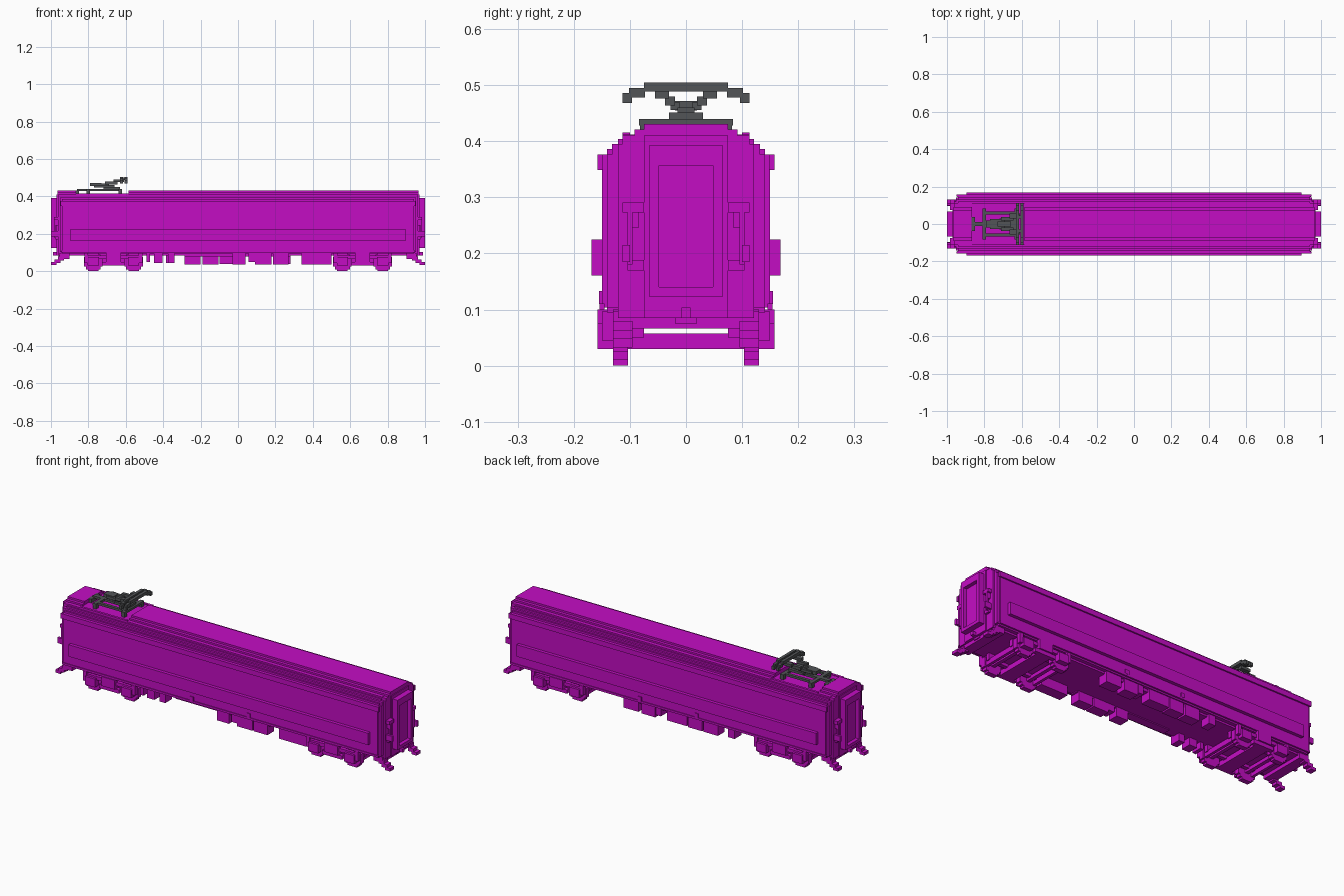
import bpy, bmesh

cube = bpy.data.objects.get("Cube")
if cube:
    bpy.data.objects.remove(cube)


def material(name, rgb):
    m = bpy.data.materials.new(name)
    m.use_nodes = True
    m.diffuse_color = (*rgb, 1)
    m.node_tree.nodes["Principled BSDF"].inputs["Base Color"].default_value = (*rgb, 1)
    return m


MAGENTA = material("magenta paint", (0.55, 0.004, 0.55))
GREY = material("dark grey metal", (0.085, 0.09, 0.095))


def finish(name, bm, mat):
    bmesh.ops.recalc_face_normals(bm, faces=bm.faces)
    mesh = bpy.data.meshes.new(name)
    bm.to_mesh(mesh)
    bm.free()
    mesh.materials.append(mat)
    ob = bpy.data.objects.new(name, mesh)
    bpy.context.collection.objects.link(ob)
    return ob


def boxes(name, specs, mat=MAGENTA, sx=1, sy=1):
    """One object from boxes (x0, x1, y0, y1, z0, z1), optionally mirrored."""
    bm = bmesh.new()
    for x0, x1, y0, y1, z0, z1 in specs:
        vs = bmesh.ops.create_cube(bm, size=1)["verts"]
        for v in vs:
            v.co = (sx * (x0 + (v.co.x + .5) * (x1 - x0)),
                    sy * (y0 + (v.co.y + .5) * (y1 - y0)),
                    z0 + (v.co.z + .5) * (z1 - z0))
    return finish(name, bm, mat)


def prism(name, half, x0, x1, mat=MAGENTA):
    """Extrude a mirrored (y, z) half outline along x."""
    outline = half + [(-y, z) for y, z in reversed(half)]
    bm = bmesh.new()
    f = bm.faces.new([bm.verts.new((x0, y, z)) for y, z in outline])
    ext = bmesh.ops.extrude_face_region(bm, geom=[f])["geom"]
    bmesh.ops.translate(bm, vec=(x1 - x0, 0, 0),
                        verts=[g for g in ext if isinstance(g, bmesh.types.BMVert)])
    return finish(name, bm, mat)


# Body shell with stepped shoulders, and stepped narrower ends
SHELL = [(.15, .104), (.15, .376), (.141, .376), (.141, .386), (.132, .386),
         (.132, .395), (.121, .395), (.121, .404), (.113, .404), (.113, .412)]
prism("body_shell", [(.141, .095), (.141, .104)] + SHELL, -.94, .94)
prism("body_end_steps", [(.141, .104), (.141, .376), (.132, .376), (.132, .395), (.113, .395), (.113, .404)],
      -.953, .953)
prism("body_end_panels", [(.121, .085), (.121, .395), (.113, .395), (.113, .41)], -.963, .963)
prism("body_end_centre", [(.075, .085), (.075, .41)], -.97, .97)

# Raised roof cap, interrupted by the well for the current collector
CAP = [(.092, .41), (.092, .421), (.075, .421), (.075, .431)]
prism("roof_cap_long", CAP, -.585, .965)
prism("roof_cap_short", CAP, -.965, -.865)
boxes("roof_well_sides", [(-.865, -.585, s * .1, s * .113, .41, .416) for s in (-1, 1)])

for s, side in ((-1, "right"), (1, "left")):
    # Side gutter, sill and long raised panel
    boxes(f"gutter_{side}", [(-.95, .95, .148, .158, .349, .376)], sy=s)
    boxes(f"side_panel_{side}", [(-.895, .895, .148, .168, .161, .225)], sy=s)
    boxes(f"sill_{side}", [(-.945, .945, .145, .154, .1, .111)], sy=s)
    boxes(f"side_fittings_{side}",
          [(x - .011, x + .011, .148, .155, .11, .133) for x in (-.17, .17)]
          + [(-.92, -.90, .148, .154, .355, .368), (-.89, -.86, .148, .154, .36, .366)], sy=s)

for e, end in ((-1, "rear"), (1, "front")):
    # Gangway frame round a recessed door
    frame = [(.965, 1, .048, .066, .123, .392), (.965, 1, -.066, -.048, .123, .392),
             (.965, 1, -.048, .048, .357, .392), (.965, 1, -.048, .048, .123, .14)]
    boxes(f"gangway_frame_{end}", frame, sx=e)
    boxes(f"end_door_{end}", [(.965, .98, -.048, .048, .14, .357)], sx=e)
    boxes(f"coupler_{end}", [(.955, .99, -.008, .008, .085, .104),
                             (.90, .96, -.02, .02, .075, .09)], sx=e)
    boxes(f"headstock_{end}", [(.90, .955, -.13, .13, .066, .097)], sx=e)
    for s, side in ((-1, "right"), (1, "left")):
        # Grab handle and hanging foot step on each corner
        boxes(f"handle_{end}_{side}",
              [(.955, .985, .075, .113, .273, .291), (.955, .975, .085, .104, .245, .273),
               (.975, .985, .095, .104, .18, .273), (.955, 1, .1, .113, .185, .215),
               (.955, .975, .075, .104, .17, .188)], sx=e, sy=s)
        boxes(f"foot_step_{end}_{side}",
              [(.91, .945, .095, .13, .075, .1), (.93, .962, .095, .13, .058, .08),
               (.95, .982, .095, .13, .044, .063), (.97, 1, .095, .13, .032, .048)],
              sx=e, sy=s)

# Bogies
WHEELS = (-.108, .108)
for cx, end in ((-.666, "rear"), (.666, "front")):
    boxes(f"bogie_deck_{end}",
          [(cx - .12, cx + .12, -.13, .13, .066, .085), (cx - .04, cx + .04, -.05, .05, .08, .1),
           (cx - .15, cx - .135, -.13, .13, .03, .057), (cx + .135, cx + .15, -.13, .13, .03, .057),
           (cx - .04, cx + .04, -.13, .13, .03, .057)])
    boxes(f"axles_{end}", [(cx + w - .01, cx + w + .01, -.11, .11, .038, .057) for w in WHEELS])
    for s, side in ((-1, "right"), (1, "left")):
        boxes(f"bogie_frame_{end}_{side}",
              [(cx - .155, cx + .155, .128, .145, .066, .085),
               (cx - .06, cx + .06, .128, .15, .03, .05),
               (cx - .04, cx + .04, .128, .158, .05, .1),
               (cx - .155, cx - .135, .128, .15, .045, .097),
               (cx + .135, cx + .155, .128, .15, .045, .097),
               (cx - .155, cx + .155, .075, .095, .05, .085)]
              + [(cx + w - .03, cx + w + .03, .128, .158, .03, .075) for w in WHEELS], sy=s)
        # Wheels as stepped discs
        boxes(f"wheels_{end}_{side}",
              [(cx + w - a, cx + w + a, .103, .13, .05 - b, .05 + b)
               for w in WHEELS for a, b in ((.028, .05), (.04, .04), (.05, .026))], sy=s)

# Equipment boxes under the floor: (x0, x1, bottom)
RIGHT_ROW = [(-.49, -.47, .05), (-.45, -.405, .045), (-.375, -.34, .045),
             (-.03, .04, .035), (.055, .09, .05), (.09, .18, .035),
             (.188, .27, .035), (.34, .5, .035)]
LEFT_ROW = [(-.385, -.345, .045), (-.285, -.2, .035), (-.19, -.105, .035),
            (-.1, .02, .038), (.055, .085, .05), (.09, .17, .035), (.19, .28, .038)]
for row, s, side in ((RIGHT_ROW, -1, "right"), (LEFT_ROW, 1, "left")):
    for i, (x0, x1, z0) in enumerate(row):
        boxes(f"equipment_box_{side}_{i + 1}", [(x0, x1, .078, .135, z0, .1)], sy=s)
    boxes(f"equipment_rail_{side}", [(-.285, .28, .08, .125, .08, .1)], sy=s)

# Current collector: base, insulators, folded arms and contact bar
ends = (-1, 1)
boxes("collector_base",
      [(-.80, -.62, s * .05, s * .066, .428, .44) for s in ends]
      + [(-.81, -.79, -.084, .084, .428, .44), (-.64, -.62, -.084, .084, .428, .44),
         (-.86, -.62, -.012, .012, .428, .44), (-.87, -.85, -.037, .037, .41, .432)], GREY)
boxes("collector_insulators",
      [(x - .01, x + .01, s * .062, s * .082, .41, .43) for x in (-.8, -.63) for s in ends], GREY)
boxes("collector_lower_arm",
      [(-.72, -.63, -.03, .03, .438, .451), (-.77, -.66, -.015, .015, .448, .46),
       (-.79, -.73, -.02, .02, .455, .472)], GREY)
boxes("collector_upper_arms",
      [(-.77, -.69, s * .012, s * .028, .456, .47) for s in ends]
      + [(-.71, -.645, s * .02, s * .037, .464, .48) for s in ends]
      + [(-.665, -.61, s * .03, s * .055, .476, .49) for s in ends], GREY)
boxes("collector_contact_bar",
      [(x, x + .016, -.075, .075, .489, .505) for x in (-.632, -.606)]
      + [(x, x + .016, s * .073, s * .102, .478, .495) for x in (-.632, -.606) for s in ends]
      + [(x, x + .016, s * .096, s * .113, .468, .486) for x in (-.632, -.606) for s in ends]
      + [(-.632, -.59, s * .03, s * .045, .489, .5) for s in ends], GREY)
